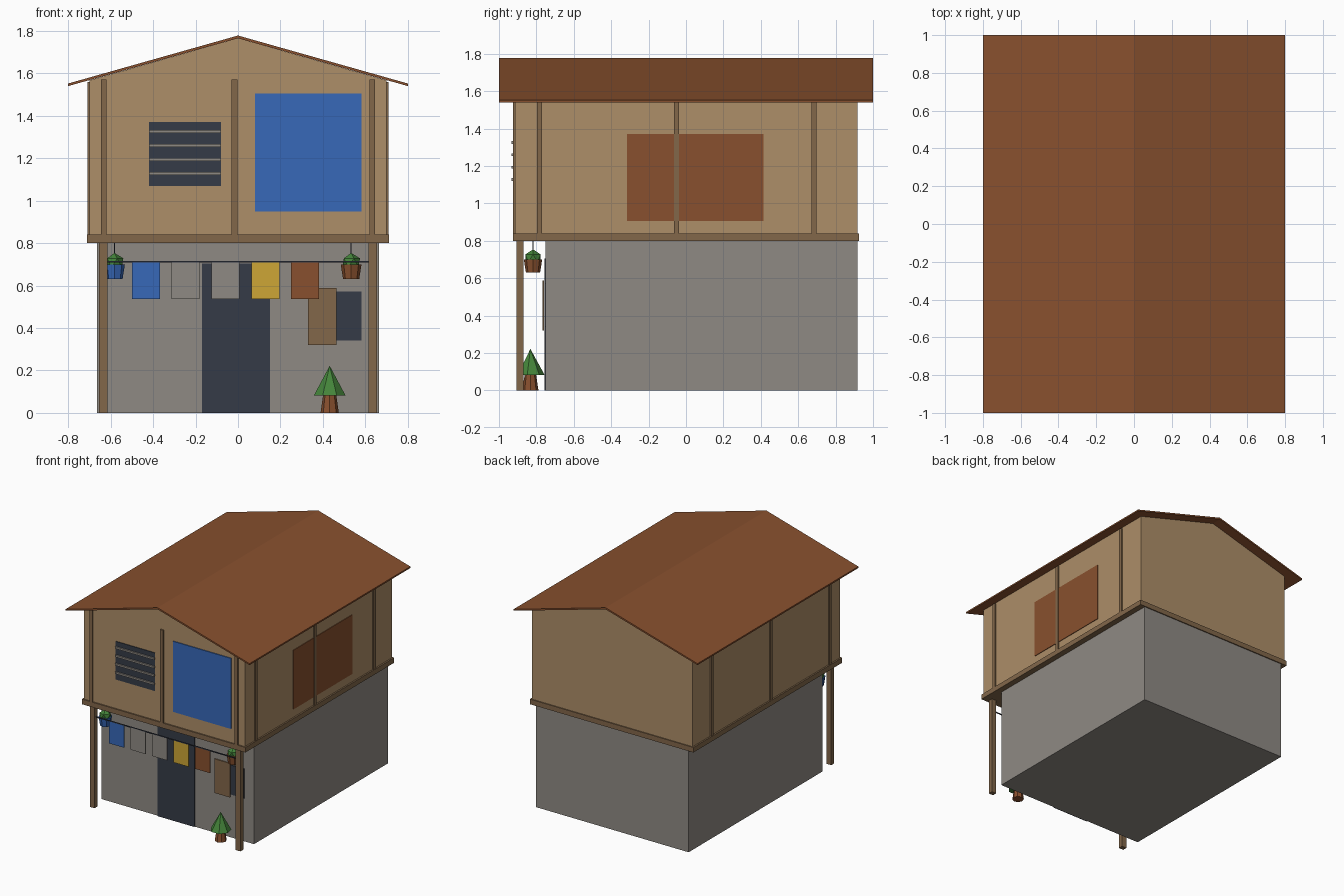
import bpy
import bmesh

cube = bpy.data.objects.get("Cube")
if cube:
    bpy.data.objects.remove(cube, do_unlink=True)


def material(name, r, g, b):
    """Flat material from 0-255 display values, stored as linear."""
    rgb = []
    for c in (r, g, b):
        c /= 255
        rgb.append(c / 12.92 if c <= 0.04045 else ((c + 0.055) / 1.055) ** 2.4)
    m = bpy.data.materials.new(name)
    m.use_nodes = True
    m.diffuse_color = (*rgb, 1)
    m.node_tree.nodes["Principled BSDF"].inputs["Base Color"].default_value = (*rgb, 1)
    return m


plaster = material("tan_wall", 173, 142, 104)
concrete = material("grey_concrete", 143, 138, 132)
rust = material("rust_brown", 136, 80, 46)
wood = material("brown_wood", 130, 103, 74)
dark = material("dark_slate", 53, 59, 71)
blue = material("blue_tarp", 55, 104, 184)
yellow = material("yellow_cloth", 205, 166, 54)
green = material("leaf_green", 68, 132, 58)


def finish(name, bm, mat):
    bmesh.ops.recalc_face_normals(bm, faces=bm.faces)
    me = bpy.data.meshes.new(name)
    bm.to_mesh(me)
    bm.free()
    me.materials.append(mat)
    ob = bpy.data.objects.new(name, me)
    bpy.context.collection.objects.link(ob)
    return ob


def box(name, x, y, z, mat):
    """Box from (min, max) ranges."""
    bm = bmesh.new()
    bmesh.ops.create_cube(bm, size=1)
    for v in bm.verts:
        v.co = [r[0] if c < 0 else r[1] for c, r in zip(v.co, (x, y, z))]
    return finish(name, bm, mat)


def extrude(name, profile, y0, y1, mat):
    """Profile in x, z swept along y."""
    bm = bmesh.new()
    face = bm.faces.new([bm.verts.new((x, y0, z)) for x, z in profile])
    new = bmesh.ops.extrude_face_region(bm, geom=[face])["geom"]
    for v in new:
        if isinstance(v, bmesh.types.BMVert):
            v.co.y = y1
    return finish(name, bm, mat)


def frustum(name, x, y, z0, z1, r0, r1, sides, mat):
    bm = bmesh.new()
    bmesh.ops.create_cone(bm, cap_ends=True, segments=sides,
                          radius1=r0, radius2=r1, depth=z1 - z0)
    bmesh.ops.translate(bm, vec=(x, y, (z0 + z1) / 2), verts=bm.verts)
    return finish(name, bm, mat)


# Main volumes
box("ground_floor", (-0.665, 0.665), (-0.75, 0.917), (0, 0.8), concrete)
box("floor_beam", (-0.712, 0.712), (-0.925, 0.925), (0.8, 0.84), wood)
extrude("upper_floor", [(-0.7, 0.84), (0.7, 0.84), (0.7, 1.567), (0, 1.765), (-0.7, 1.567)],
        -0.915, 0.917, plaster)
extrude("roof", [(-0.8, 1.54), (0, 1.765), (0.8, 1.54), (0.8, 1.552), (0, 1.778), (-0.8, 1.552)],
        -1, 1, rust)

# Posts and wall studs
for side, s in (("right", -1), ("left", 1)):
    xs = sorted((s * 0.614, s * 0.655))
    box(side + "_post", xs, (-0.906, -0.87), (0, 0.8), wood)
    for i, y in enumerate((-0.783, -0.05, 0.685)):
        xs = sorted((s * 0.69, s * 0.71))
        box(f"{side}_stud_{i}", xs, (y - 0.0135, y + 0.0135), (0.84, 1.56), wood)
for i, x in enumerate((-0.633, -0.017, 0.632)):
    box(f"front_stud_{i}", (x - 0.0135, x + 0.0135), (-0.925, -0.905), (0.84, 1.57), wood)

# Upper wall coverings
box("side_patch", (0.698, 0.705), (-0.315, 0.415), (0.905, 1.37), rust)
box("front_tarp", (0.08, 0.583), (-0.922, -0.913), (0.95, 1.505), blue)
box("vent_opening", (-0.42, -0.08), (-0.92, -0.913), (1.07, 1.37), dark)
for i in range(4):
    z = 1.128 + i * 0.066
    box(f"vent_slat_{i}", (-0.42, -0.08), (-0.932, -0.918), (z - 0.007, z + 0.007), concrete)

# Door and ground floor window
box("door", (-0.17, 0.15), (-0.757, -0.748), (0, 0.705), dark)
box("window", (0.35, 0.583), (-0.757, -0.748), (0.34, 0.572), dark)
box("shutter", (0.33, 0.465), (-0.766, -0.758), (0.32, 0.588), wood)

# Washing line
box("washing_line", (-0.615, 0.615), (-0.891, -0.885), (0.708, 0.716), dark)
for i, mat in enumerate((blue, concrete, concrete, yellow, rust)):
    x = -0.5 + i * 0.1875
    box(f"cloth_{i}", (x, x + 0.132), (-0.891, -0.885), (0.536, 0.71), mat)

# Hanging plants
for side, x, mat in (("right", -0.582, blue), ("left", 0.533, rust)):
    frustum(side + "_hanging_pot", x, -0.818, 0.63, 0.7, 0.038, 0.049, 8, mat)
    box(side + "_hanger", (x - 0.002, x + 0.002), (-0.82, -0.816), (0.74, 0.8), dark)
    bm = bmesh.new()
    bmesh.ops.create_icosphere(bm, subdivisions=1, radius=0.047)
    bmesh.ops.translate(bm, vec=(x, -0.818, 0.707), verts=bm.verts)
    finish(side + "_hanging_leaves", bm, green)

# Potted shrub by the door
frustum("shrub_base", 0.432, -0.832, 0, 0.09, 0.043, 0.03, 8, rust)
frustum("shrub_leaves", 0.432, -0.832, 0.083, 0.222, 0.076, 0, 7, green)
